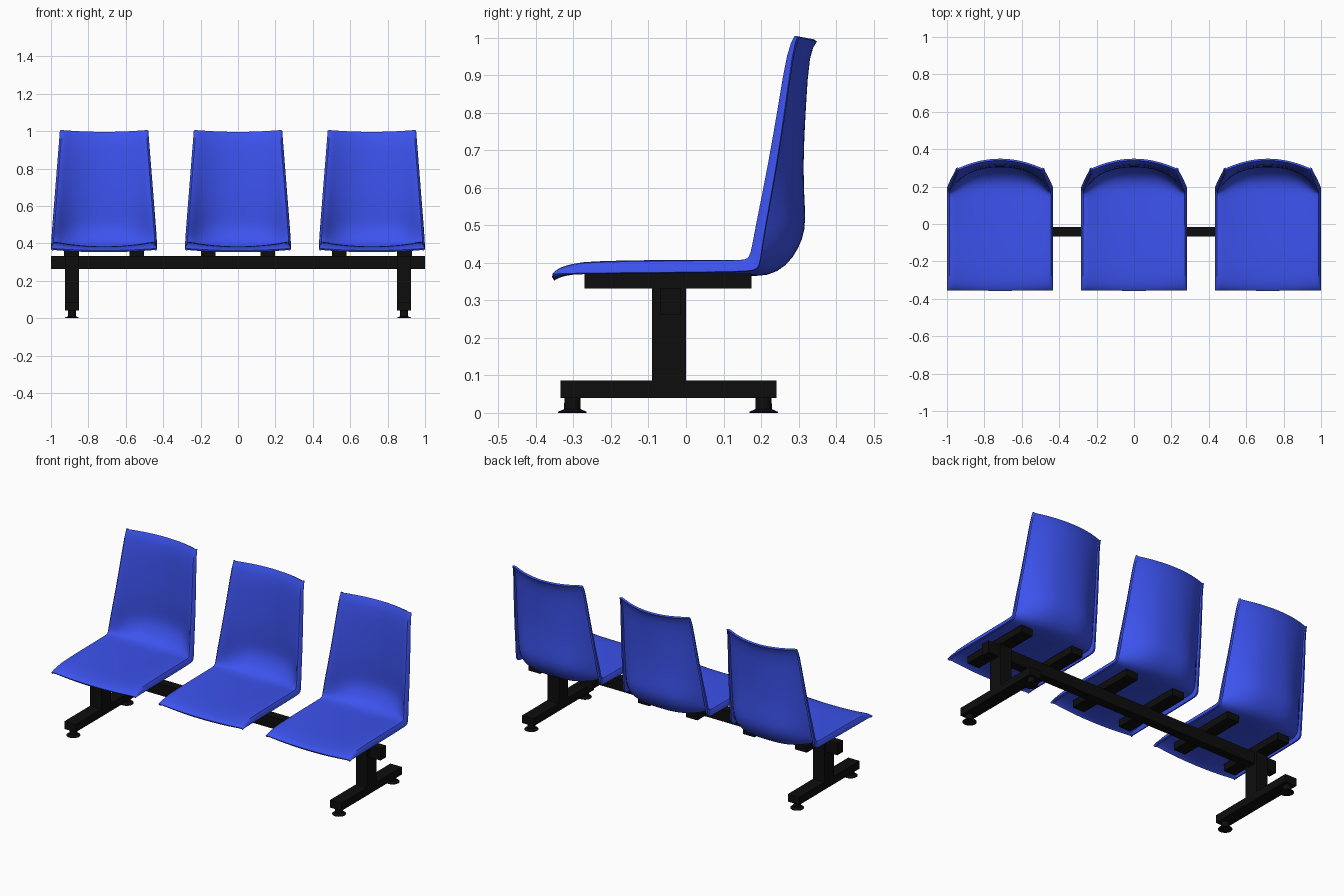
import bpy, bmesh, math
from mathutils import Vector

if "Cube" in bpy.data.objects:
    bpy.data.objects.remove(bpy.data.objects["Cube"])


def material(name, rgb):
    m = bpy.data.materials.new(name)
    m.diffuse_color = (*rgb, 1)
    m.use_nodes = True
    m.node_tree.nodes["Principled BSDF"].inputs["Base Color"].default_value = m.diffuse_color
    return m


BLUE = material("blue_plastic", (0.045, 0.085, 0.85))
BLACK = material("black_metal", (0.004, 0.004, 0.004))


def add_object(name, bm, mat):
    mesh = bpy.data.meshes.new(name)
    bm.to_mesh(mesh)
    bm.free()
    mesh.materials.append(mat)
    ob = bpy.data.objects.new(name, mesh)
    bpy.context.collection.objects.link(ob)
    return ob


def box(name, lo, hi):
    bm = bmesh.new()
    bmesh.ops.create_cube(bm, size=1)
    for v in bm.verts:
        v.co = [(a + b) / 2 + c * (b - a) for a, b, c in zip(lo, hi, v.co)]
    return add_object(name, bm, BLACK)


def finish_smooth(ob):
    bpy.ops.object.select_all(action='DESELECT')
    ob.select_set(True)
    bpy.context.view_layer.objects.active = ob
    bpy.ops.object.convert(target='MESH')
    bpy.ops.object.shade_smooth_by_angle(angle=math.radians(40))


# Shell stations from front lip to top:
# side edge y, z | centre y, z | bowl exponent | rim offset y, z
STATIONS = [
    (-.355, .373, -.357, .362, 2, .000, -.004),
    (-.340, .390, -.337, .374, 2, .000, -.018),
    (-.300, .402, -.300, .380, 2, .000, -.030),
    (-.250, .410, -.250, .385, 2, .000, -.037),
    (.000, .413, .000, .383, 2, .000, -.038),
    (.120, .415, .165, .376, 2.5, .018, -.038),
    (.148, .416, .215, .375, 3, .037, -.037),
    (.156, .422, .260, .398, 3, .040, -.030),
    (.161, .445, .292, .445, 3, .040, -.015),
    (.169, .490, .307, .490, 3, .040, -.008),
    (.180, .540, .307, .540, 2.8, .038, -.007),
    (.208, .660, .300, .650, 2.5, .032, -.006),
    (.240, .830, .309, .820, 2.2, .026, -.005),
    (.264, .970, .318, .965, 2, .020, -.004),
    (.285, 1.006, .340, .996, 2, .012, -.002),
]
COLS = 14


def seat_shell(name, cx):
    bm = bmesh.new()
    rows = []
    for ey, ez, cy, cz, p, ry, rz in STATIONS:
        half = .284 - max(0, ez - .41) * .08
        pts = []
        for i in range(COLS + 1):
            s = 2 * i / COLS - 1
            f = 1 - abs(s) ** p
            pts.append((s * (half - .007), ey + (cy - ey) * f, ez + (cz - ez) * f))
        # folded rim along both sides
        pts.insert(0, (-half, ey + ry, ez + rz))
        pts.append((half, ey + ry, ez + rz))
        rows.append([bm.verts.new(Vector(q) + Vector((cx, 0, 0))) for q in pts])
    for a, b in zip(rows, rows[1:]):
        for i in range(len(a) - 1):
            bm.faces.new((a[i], a[i + 1], b[i + 1], b[i]))
    ob = add_object(name, bm, BLUE)
    sub = ob.modifiers.new("smooth", 'SUBSURF')
    sub.levels = sub.render_levels = 1
    sub.boundary_smooth = 'PRESERVE_CORNERS'
    sol = ob.modifiers.new("thickness", 'SOLIDIFY')
    sol.thickness = .011
    sol.offset = -1
    finish_smooth(ob)


# Three seats, each on two support rails
for label, cx, dx in (("left", -.716, .174), ("middle", 0, .16), ("right", .716, .174)):
    seat_shell(label + "_seat", cx)
    for side in (-1, 1):
        x = cx + side * dx
        box(label + "_seat_rail", (x - .039, -.27, .331), (x + .039, .175, .372))

# Main beam
box("cross_beam", (-1, -.068, .262), (1, -.015, .333))


# Adjustable foot: stem with a flared pad
def foot(x, y):
    bm = bmesh.new()
    profile = [(0, 0), (.038, 0), (.038, .003), (.022, .010), (.021, .045), (0, .045)]
    verts = [bm.verts.new((x + r, y, z)) for r, z in profile]
    edges = [bm.edges.new(e) for e in zip(verts, verts[1:])]
    bmesh.ops.spin(bm, geom=verts + edges, cent=(x, y, 0), axis=(0, 0, 1),
                   angle=math.tau, steps=24)
    bmesh.ops.remove_doubles(bm, verts=bm.verts, dist=1e-5)
    bmesh.ops.recalc_face_normals(bm, faces=bm.faces)
    finish_smooth(add_object("foot_pad", bm, BLACK))


# Two legs with floor bars
for side in (-1, 1):
    x = side * .888
    box("leg_post", (x - .038, -.09, .06), (x + .038, 0, .335))
    box("floor_bar", (x - .038, -.335, .04), (x + .038, .241, .086))
    for y in (-.303, .207):
        foot(x, y)
